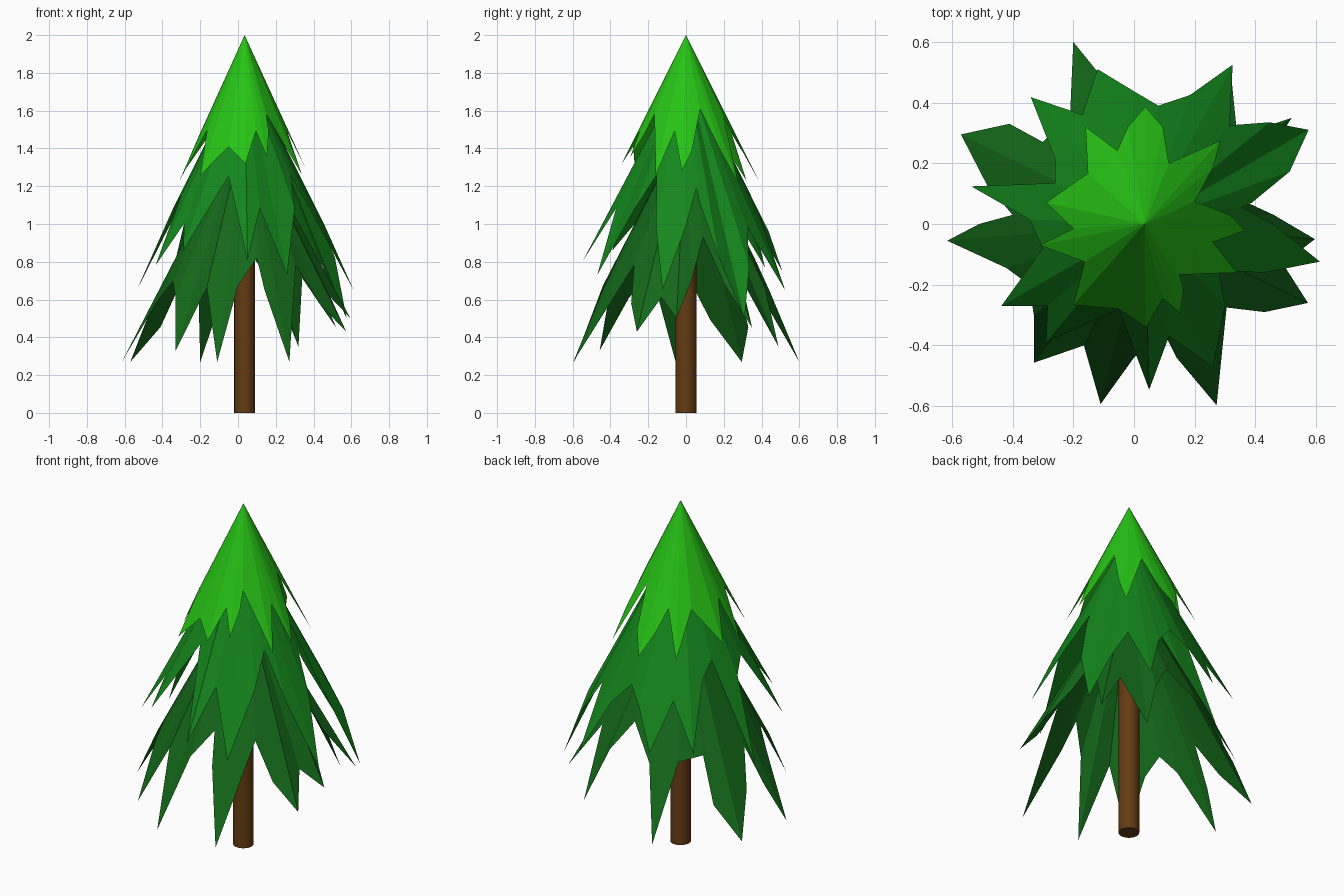
import bpy
from math import hypot

AXIS_X = 0.035


def material(name, rgb):
    m = bpy.data.materials.new(name)
    m.diffuse_color = (*rgb, 1)
    return m


# A tier is a ragged cone shell: a fan from the apex to a zigzag rim.
# Rim points are (x, y), dropped onto the cone, or (x, y, z) for exact tips.
def tier(name, apex_z, slope_x, slope_y, rim, rgb):
    verts = [(AXIS_X, 0, apex_z)]
    for p in rim:
        drop = hypot((p[0] - AXIS_X) / slope_x, p[1] / slope_y)
        verts.append((p[0], p[1], p[2] if len(p) == 3 else apex_z - drop))
    n = len(rim)
    faces = [(0, i + 1, (i + 1) % n + 1) for i in range(n)]
    mesh = bpy.data.meshes.new(name)
    mesh.from_pydata(verts, [], faces)
    mesh.materials.append(material(name + "_green", rgb))
    ob = bpy.data.objects.new(name, mesh)
    bpy.context.collection.objects.link(ob)
    return ob


# Rims run counter-clockwise seen from above, starting at the front
top_rim = [
    (0.04, -0.34), (0.095, -0.245), (0.153, -0.295), (0.163, -0.215), (0.15, -0.167),
    (0.338, -0.16), (0.26, -0.06), (0.365, -0.022, 1.28), (0.315, 0.03), (0.2, 0.075),
    (0.26, 0.185), (0.285, 0.275), (0.115, 0.2), (0.095, 0.32), (0.037, 0.386),
    (-0.02, 0.32), (-0.055, 0.242), (-0.16, 0.32), (-0.152, 0.167), (-0.29, 0.07),
    (-0.2, -0.015), (-0.31, -0.07), (-0.163, -0.125), (-0.2, -0.267), (-0.05, -0.28)]
middle_rim = [
    (0.05, -0.546, 0.805), (0.115, -0.37), (0.26, -0.47, 0.73), (0.3, -0.27), (0.28, -0.155),
    (0.43, -0.16), (0.612, -0.124, 0.65), (0.46, 0.0), (0.355, 0.055), (0.388, 0.07),
    (0.513, 0.173), (0.575, 0.31, 0.5), (0.447, 0.335), (0.315, 0.325), (0.325, 0.525, 0.65),
    (0.185, 0.425), (0.08, 0.39), (0.0, 0.437), (-0.12, 0.51, 0.75), (-0.17, 0.36),
    (-0.34, 0.418, 0.77), (-0.26, 0.215), (-0.26, 0.135), (-0.536, 0.124, 0.65),
    (-0.345, 0.015), (-0.3, -0.08), (-0.437, -0.27, 0.78), (-0.285, -0.27),
    (-0.29, -0.39, 0.86), (-0.05, -0.28)]
bottom_rim = [
    (-0.11, -0.593, 0.27), (0.0, -0.44), (0.1, -0.36), (0.14, -0.44), (0.272, -0.597, 0.27),
    (0.305, -0.275), (0.43, -0.29), (0.573, -0.26, 0.43), (0.49, -0.13), (0.596, -0.05, 0.5),
    (0.46, 0.03), (0.33, 0.09), (0.42, 0.2), (0.52, 0.35, 0.45), (0.34, 0.29),
    (0.32, 0.49, 0.35), (0.2, 0.42), (0.08, 0.36), (-0.07, 0.44), (-0.2, 0.6, 0.27),
    (-0.21, 0.37), (-0.3, 0.27), (-0.41, 0.33), (-0.57, 0.295, 0.27), (-0.485, 0.13),
    (-0.4, 0.03), (-0.51, 0.0), (-0.615, -0.055, 0.27), (-0.42, -0.145), (-0.345, -0.2),
    (-0.33, -0.3), (-0.33, -0.457, 0.33), (-0.165, -0.4)]

tier("top_branches", 2.0, 0.455, 0.5, top_rim, (0.02, 0.55, 0.008))
tier("middle_branches", 1.84, 0.5, 0.5, middle_rim, (0.007, 0.24, 0.012))
tier("bottom_branches", 1.53, 0.515, 0.515, bottom_rim, (0.007, 0.14, 0.01))

# Trunk
bpy.ops.mesh.primitive_cylinder_add(vertices=24, radius=0.055, depth=1.0,
                                    location=(AXIS_X, 0, 0.5))
trunk = bpy.context.object
trunk.name = "trunk"
trunk.data.materials.append(material("bark_brown", (0.13, 0.045, 0.006)))
bpy.ops.object.shade_smooth_by_angle()
